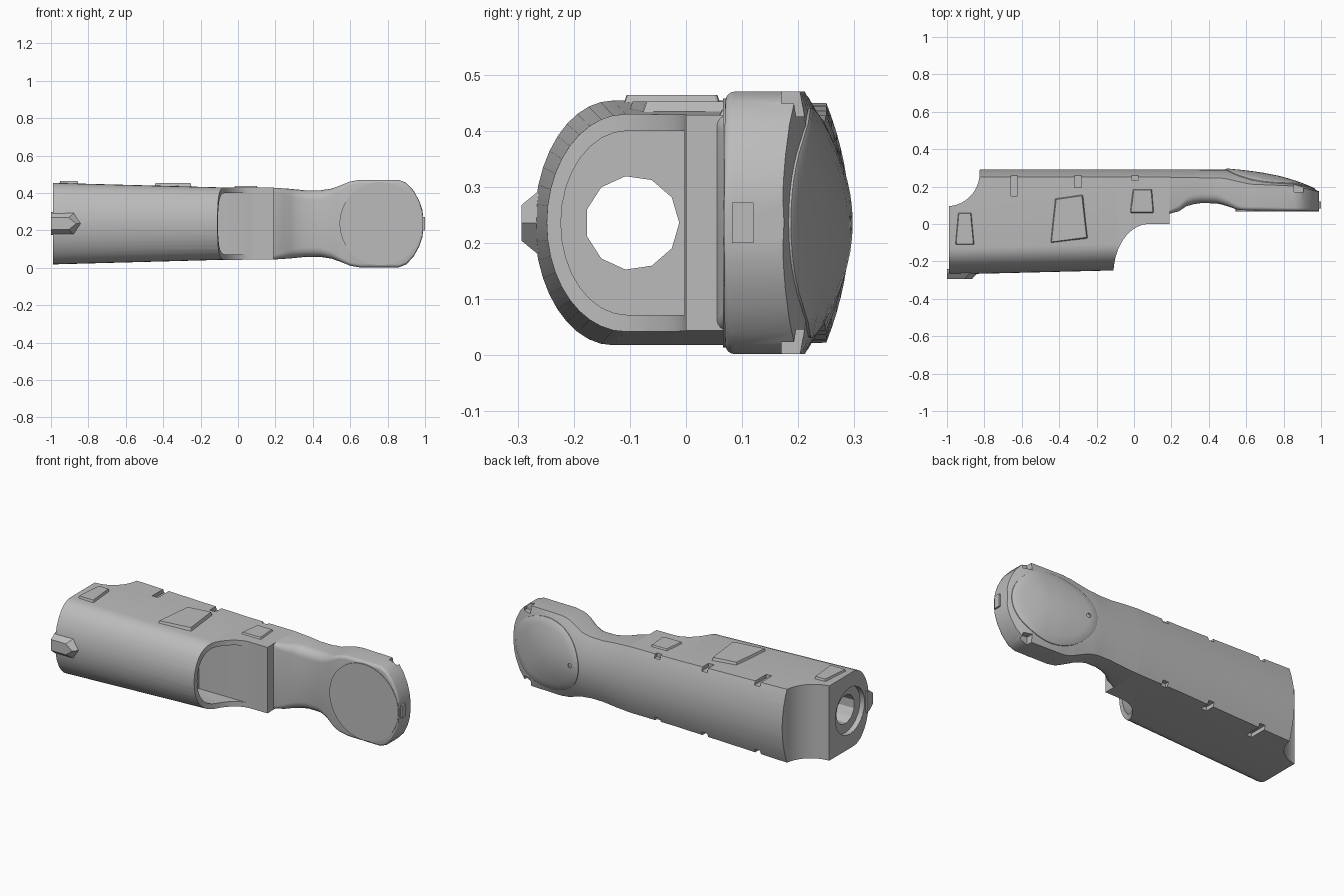
import bpy, bmesh, math
from mathutils import Vector

if "Cube" in bpy.data.objects:
    bpy.data.objects.remove(bpy.data.objects["Cube"])

CZ = 0.236  # height of the long axis

grey = bpy.data.materials.new("plain grey")
grey.use_nodes = True
grey.diffuse_color = (0.5, 0.5, 0.5, 1)
grey.node_tree.nodes["Principled BSDF"].inputs["Base Color"].default_value = (0.5, 0.5, 0.5, 1)


def finish(name, bm):
    bmesh.ops.recalc_face_normals(bm, faces=bm.faces)
    mesh = bpy.data.meshes.new(name)
    bm.to_mesh(mesh)
    bm.free()
    mesh.materials.append(grey)
    ob = bpy.data.objects.new(name, mesh)
    bpy.context.collection.objects.link(ob)
    return ob


def loft(name, rings):
    """Skin a list of equal-length closed rings and cap both ends."""
    bm = bmesh.new()
    loops = [[bm.verts.new(p) for p in ring] for ring in rings]
    for a, b in zip(loops, loops[1:]):
        for i in range(len(a)):
            j = (i + 1) % len(a)
            bm.faces.new((a[i], a[j], b[j], b[i]))
    bm.faces.new(loops[0])
    bm.faces.new(loops[-1])
    return finish(name, bm)


def prism(name, pts, z0, z1, top=None):
    top = top or pts
    return loft(name, [[(x, y, z0) for x, y in pts], [(x, y, z1) for x, y in top]])


def box(name, x, y, z):
    return prism(name, [(x[0], y[0]), (x[1], y[0]), (x[1], y[1]), (x[0], y[1])], *z)


def tube(name, axis, centre, r, lo, hi, n):
    def ring(d):
        out = []
        for i in range(n):
            u, v = (f(math.tau * i / n) * r for f in (math.cos, math.sin))
            out.append((d, centre[0] + u, centre[1] + v) if axis == "x"
                       else (centre[0] + u, d, centre[1] + v))
        return out
    return loft(name, [ring(lo), ring(hi)])


def activate(ob):
    bpy.ops.object.select_all(action="DESELECT")
    ob.select_set(True)
    bpy.context.view_layer.objects.active = ob


def cut(ob, cutters):
    for c in cutters:
        activate(ob)
        m = ob.modifiers.new("cut", "BOOLEAN")
        m.operation, m.solver, m.object = "DIFFERENCE", "EXACT", c
        bpy.ops.object.modifier_apply(modifier=m.name)
        bpy.data.objects.remove(c)


def smooth(ob, angle=28):
    activate(ob)
    bpy.ops.object.shade_smooth_by_angle(angle=math.radians(angle))


def lerp(table, x):
    """Eased lookup in a list of (x, value)."""
    for (x0, v0), (x1, v1) in zip(table, table[1:]):
        if x <= x1:
            t = max(0, (x - x0) / (x1 - x0))
            return v0 + (v1 - v0) * t
    return table[-1][1]


def mirrored(x, half):
    """Close an upper (y, dz) outline by mirroring it in the long axis."""
    low = [(y, -d) for y, d in reversed(half) if abs(d) > 1e-6]
    return [(x, y, CZ + d) for y, d in half + low]


def crown(rim, peak, h, n=8):
    return [(rim + (peak - rim) * (1 - (1 - i / n) ** 2), h * (1 - i / n)) for i in range(n + 1)]


# Forearm shell: round front, flat top and bottom, crowned back
def arm_ring(x, h, tangent, depth):
    n = 10
    front = [(tangent - depth * math.cos(i * math.pi / 2 / n),
              h * math.sin(i * math.pi / 2 / n)) for i in range(n + 1)]
    return mirrored(x, front + crown(0.25, 0.292, h))


arm = loft("forearm_shell", [arm_ring(-0.99, 0.218, -0.13, 0.14),
                             arm_ring(-0.1, 0.194, -0.108, 0.14),
                             arm_ring(0.19, 0.192, -0.105, 0.14)])


def arc(cx, cy, rx, ry, a0, a1, n=14):
    angles = [math.radians(a0 + (a1 - a0) * i / n) for i in range(n + 1)]
    return [(cx + rx * math.cos(a), cy + ry * math.sin(a)) for a in angles]


# Scooped front opening, scooped rear elbow, inner cavity, bore
opening = prism("opening_cutter", arc(0.08, -0.27, 0.19, 0.27, 90, 180) + [(-0.11, -0.4), (0.3, -0.4), (0.3, 0)], -0.2, 0.8)
elbow = prism("elbow_cutter", arc(-1, 0.275, 0.175, 0.18, -90, 0) + [(-0.822, 0.4), (-1.1, 0.4), (-1.1, 0.095)], -0.2, 0.8)
cavity_half = [(-0.105 + 0.118 * -math.cos(i * math.pi / 16), 0.164 * math.sin(i * math.pi / 16)) for i in range(9)]
cavity_half += [(-0.003, 0.164), (-0.003, 0)]
cavity = loft("cavity_cutter", [mirrored(x, cavity_half) for x in (-0.25, 0.3)])
bore = tube("bore_cutter", "x", (-0.096, CZ), 0.084, -1.1, 0, 11)
socket = tube("socket_cutter", "x", (-0.096, CZ), 0.135, -1.1, -0.96, 24)
cut(arm, [opening, elbow, cavity, bore, socket])

# Slots along the upper and lower back edges
slots = []
for x, y0 in ((-0.64, 0.15), (-0.3, 0.195), (0.005, 0.235)):
    h = lerp([(-0.99, 0.218), (-0.1, 0.194), (0.19, 0.192)], x)
    for s in (1, -1):
        z = sorted((CZ + s * (h - 0.022), CZ + s * (h + 0.05)))
        slots.append(box("slot_cutter", (x - 0.018, x + 0.018), (y0, 0.32), z))
cut(arm, slots)
smooth(arm)

# Wrist and paddle: one loft driven by outline tables
HALF = [(0.19, 0.192), (0.28, 0.186), (0.36, 0.178), (0.44, 0.178), (0.5, 0.187), (0.55, 0.205),
        (0.6, 0.225), (0.65, 0.234), (0.86, 0.234), (0.9, 0.218), (0.94, 0.175), (0.97, 0.12), (0.985, 0.075), (0.99, 0.04)]
FRONT = [(0.19, 0.055), (0.24, 0.068), (0.29, 0.102), (0.36, 0.112), (0.45, 0.11), (0.5, 0.095), (0.56, 0.074), (1, 0.068)]
RIM = [(0.19, 0.25), (0.48, 0.245), (0.62, 0.213), (0.86, 0.203), (0.95, 0.182), (1, 0.17)]
PEAK = [(0.19, 0.292), (0.5, 0.29), (0.6, 0.28), (0.7, 0.266), (0.8, 0.245), (0.9, 0.213), (1, 0.17)]
ROUND = [(0.19, 0.02), (0.3, 0.05), (0.45, 0.05), (0.58, 0.02), (1, 0.016)]


def wrist_ring(x):
    h, f, c = lerp(HALF, x), lerp(FRONT, x), lerp(ROUND, x)
    corner = [(f + c - c * math.cos(i * math.pi / 8), h - c + c * math.sin(i * math.pi / 8)) for i in range(5)]
    return mirrored(x, [(f, 0)] + corner + crown(lerp(RIM, x), lerp(PEAK, x), h))


stations = sorted({x for x, _ in HALF} | {0.24, 0.32, 0.4, 0.47, 0.525, 0.575, 0.625, 0.7, 0.75, 0.8, 0.88, 0.92, 0.955})
wrist = loft("wrist_paddle", [wrist_ring(x) for x in stations])
cut(wrist, [box("rim_notch_cutter", (0.855, 0.905), (0.17, 0.26), z)
            for z in ((CZ + 0.19, CZ + 0.3), (CZ - 0.3, CZ - 0.19))])
smooth(wrist, 35)


# Domed back cover that follows the paddle surface
def back_y(x, dz):
    t = min(1, abs(dz) / lerp(HALF, x))
    return lerp(RIM, x) + (lerp(PEAK, x) - lerp(RIM, x)) * (1 - t * t)


def cover_ring(k, lift):
    ring = []
    for i in range(48):
        a = math.tau * i / 48
        x = 0.735 + (0.245 if math.cos(a) < 0 else 0.235) * k * math.cos(a)
        dz = 0.205 * k * math.sin(a)
        ring.append((x, back_y(x, dz) + lift, CZ + dz))
    return ring


cover = loft("back_cover", [cover_ring(1, -0.015), cover_ring(1, 0.004)]
             + [cover_ring(k, 0.007) for k in (0.97, 0.8, 0.6, 0.4, 0.2, 0.02)])
cut(cover, [tube("pin_hole_cutter", "y", (0.545, CZ), 0.013, 0.2, 0.4, 12)])
smooth(cover, 35)

# Flat round front pad and the tip tab
smooth(tube("front_pad", "y", (0.765, CZ), 0.222, 0.066, 0.08, 48))
box("tip_tab", (0.96, 1.0), (0.082, 0.12), (CZ - 0.036, CZ + 0.036))


# Raised top plates with sloped sides
def plate(name, pts, z0, z1):
    c = sum((Vector(p) for p in pts), Vector((0, 0))) / len(pts)
    inner = []
    for p in pts:
        d = Vector(p) - c
        inner.append((p[0] - math.copysign(0.014, d.x), p[1] - math.copysign(0.014, d.y)))
    ob = prism(name, pts, z0, z1, inner)
    activate(ob)
    m = ob.modifiers.new("round", "BEVEL")
    m.width, m.segments, m.limit_method, m.angle_limit = 0.006, 2, "ANGLE", math.radians(75)
    bpy.ops.object.modifier_apply(modifier=m.name)


plate("rear_top_plate", [(-0.965, -0.12), (-0.845, -0.12), (-0.86, 0.07), (-0.95, 0.07)], 0.42, 0.464)
plate("middle_top_plate", [(-0.455, -0.11), (-0.24, -0.085), (-0.265, 0.165), (-0.43, 0.145)], 0.41, 0.452)
plate("front_top_plate", [(-0.03, 0.05), (0.115, 0.05), (0.105, 0.195), (-0.015, 0.195)], 0.41, 0.438)


# Arrow-shaped knob on the round front
def arrow(y, h, reach):
    return [(-1, y, CZ - h), (reach - 0.04, y, CZ - h), (reach, y, CZ), (reach - 0.04, y, CZ + h), (-1, y, CZ + h)]


loft("front_knob", [arrow(-0.24, 0.062, -0.825), arrow(-0.265, 0.055, -0.84), arrow(-0.293, 0.032, -0.865)])
